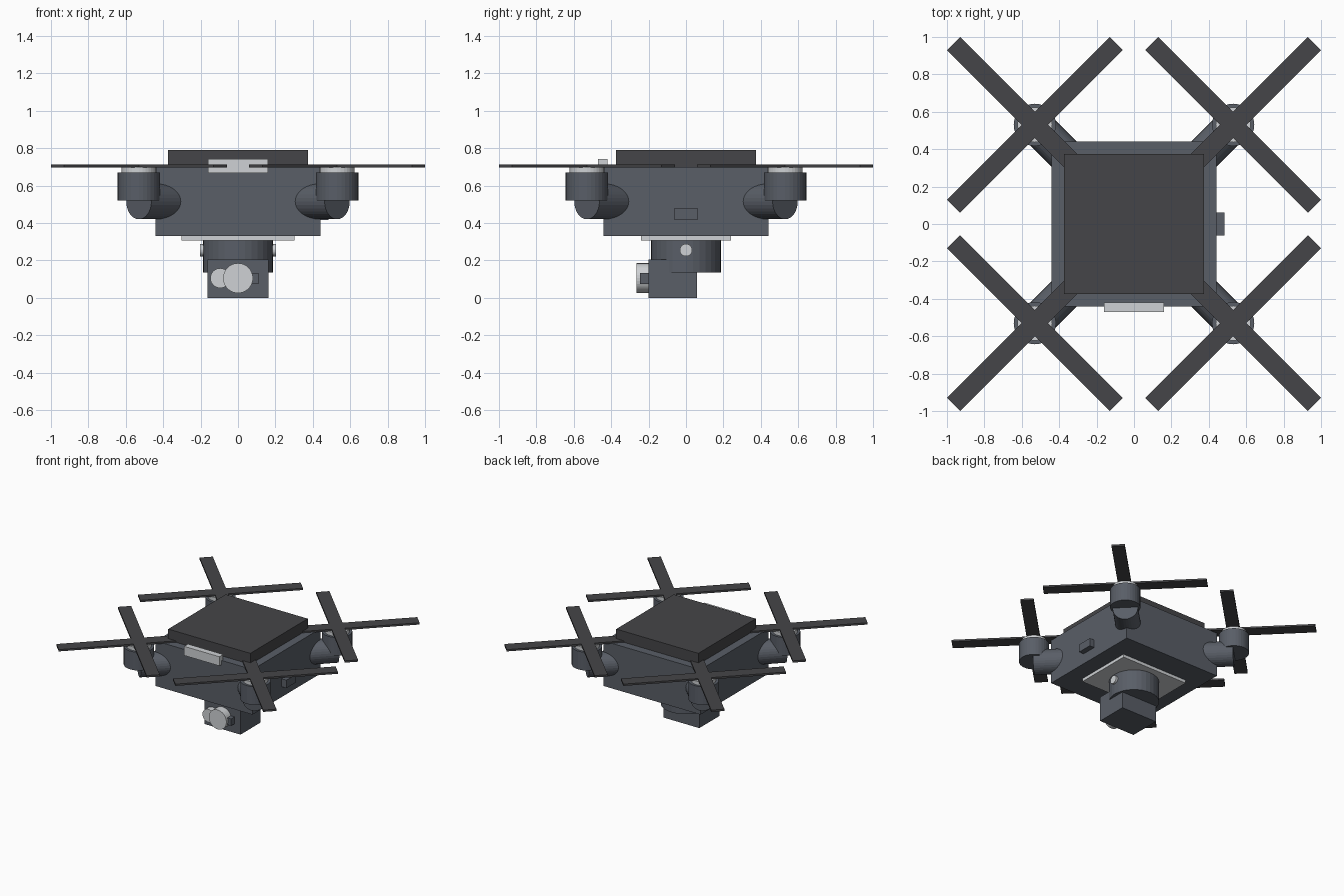
import bpy
from math import pi, sqrt
from mathutils import Vector

if "Cube" in bpy.data.objects:
    bpy.data.objects.remove(bpy.data.objects["Cube"])


def material(name, rgb):
    m = bpy.data.materials.new(name)
    m.diffuse_color = (*rgb, 1)
    m.use_nodes = True
    m.node_tree.nodes["Principled BSDF"].inputs["Base Color"].default_value = m.diffuse_color
    return m


BODY = material("slate_grey", (0.10, 0.112, 0.135))
DARK = material("dark_grey", (0.06, 0.06, 0.065))
LIGHT = material("light_grey", (0.62, 0.64, 0.66))


def finish(name, mat):
    o = bpy.context.object
    o.name = name
    o.data.materials.append(mat)
    return o


def box(name, lo, hi, mat):
    """Axis-aligned box between two corners."""
    lo, hi = Vector(lo), Vector(hi)
    bpy.ops.mesh.primitive_cube_add(size=1, location=(lo + hi) / 2)
    o = finish(name, mat)
    o.scale = hi - lo
    return o


def cylinder(name, a, b, r, mat, sides=32):
    """Flat-faceted cylinder from point a to point b."""
    a, b = Vector(a), Vector(b)
    bpy.ops.mesh.primitive_cylinder_add(vertices=sides, radius=r, depth=(b - a).length,
                                        location=(a + b) / 2)
    o = finish(name, mat)
    o.rotation_euler = (b - a).to_track_quat('Z', 'Y').to_euler()
    return o


# Hull, top battery, front plate and side button
box("hull", (-0.44, -0.44, 0.33), (0.44, 0.44, 0.70), BODY)
box("battery", (-0.373, -0.373, 0.70), (0.373, 0.373, 0.79), DARK)
box("front_plate", (-0.16, -0.47, 0.667), (0.16, -0.42, 0.742), LIGHT)
box("side_button", (0.42, -0.062, 0.415), (0.483, 0.062, 0.48), BODY)

# Four rotor assemblies
C = 0.53
blade_length = 2 * (0.47 * sqrt(2) - 0.05)
for sx, side in ((-1, "left"), (1, "right")):
    for sy, end in ((-1, "front"), (1, "back")):
        tag = f"{end}_{side}"
        x, y = sx * C, sy * C
        cylinder(f"arm_{tag}", (sx * 0.3, sy * 0.3, 0.515), (x, y, 0.515), 0.095, BODY)
        cylinder(f"motor_{tag}", (x, y, 0.52), (x, y, 0.67), 0.113, BODY)
        cylinder(f"motor_cap_{tag}", (x, y, 0.67), (x, y, 0.70), 0.093, LIGHT)
        for i, angle in enumerate((pi / 4, -pi / 4)):
            blade = box(f"propeller_{tag}_{i + 1}",
                        (x - blade_length / 2, y - 0.05, 0.697),
                        (x + blade_length / 2, y + 0.05, 0.712), DARK)
            blade.rotation_euler.z = angle

# Gimbal mount under the hull
box("mount_plate", (-0.303, -0.24, 0.305), (0.303, 0.24, 0.335), LIGHT)
cylinder("gimbal", (0, 0, 0.135), (0, 0, 0.31), 0.188, BODY)
cylinder("gimbal_pin", (-0.203, 0, 0.255), (0.203, 0, 0.255), 0.033, LIGHT)

# Camera with two lenses and a small sensor
box("camera", (-0.163, -0.2, 0), (0.163, 0.06, 0.205), BODY)
cylinder("main_lens", (0, -0.19, 0.105), (0, -0.265, 0.105), 0.08, LIGHT)
cylinder("small_lens", (-0.095, -0.19, 0.105), (-0.095, -0.25, 0.105), 0.053, LIGHT)
box("sensor", (0.05, -0.245, 0.075), (0.11, -0.19, 0.132), BODY)
